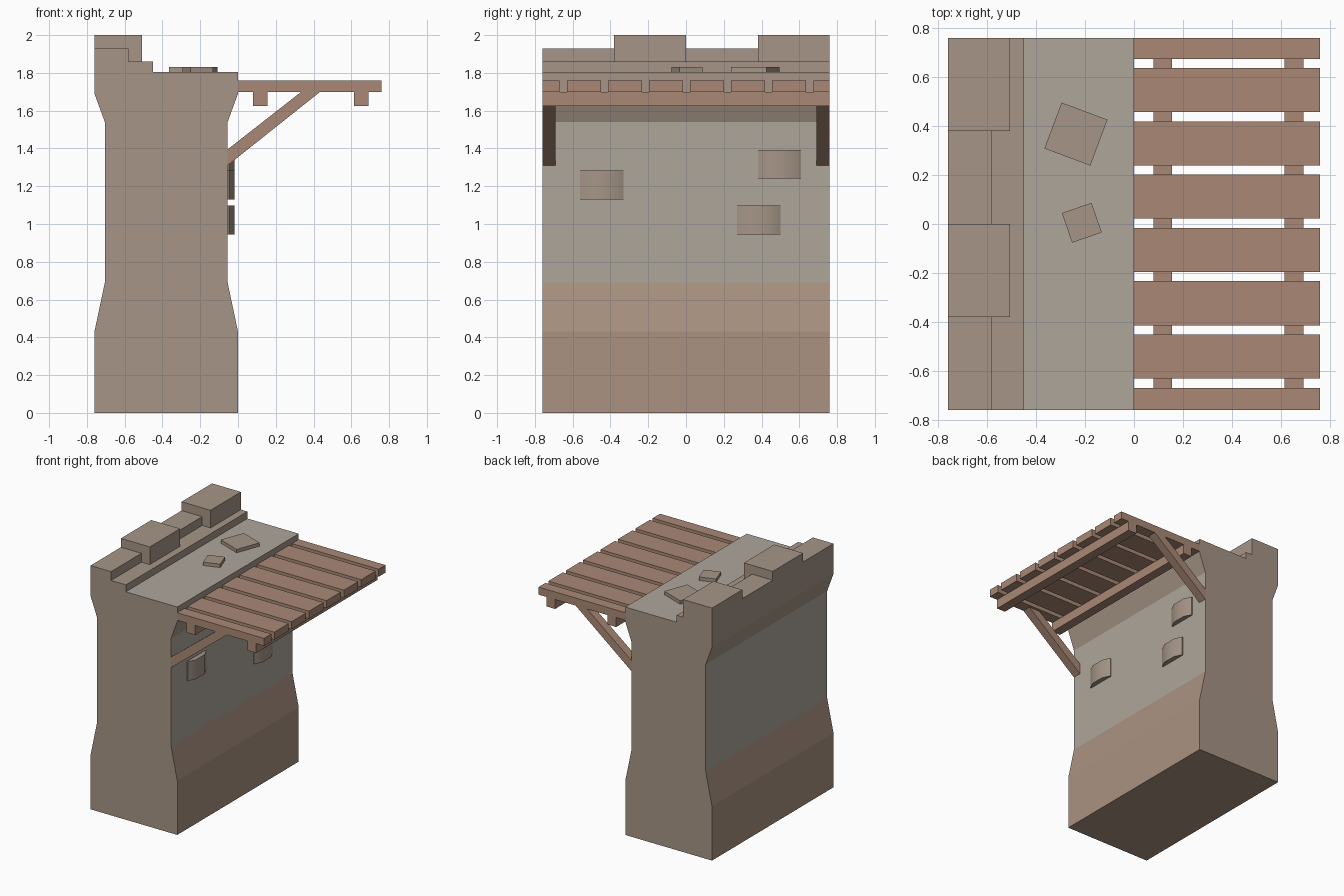
import bpy, bmesh
from math import radians
from mathutils import Matrix

if "Cube" in bpy.data.objects:
    bpy.data.objects.remove(bpy.data.objects["Cube"])


def material(name, rgb):
    m = bpy.data.materials.new(name)
    m.diffuse_color = (*rgb, 1)
    m.use_nodes = True
    m.node_tree.nodes["Principled BSDF"].inputs["Base Color"].default_value = m.diffuse_color
    return m


CLAY = material("clay", (0.38, 0.30, 0.24))
BASE = material("base_clay", (0.40, 0.29, 0.22))
PLASTER = material("plaster", (0.42, 0.38, 0.33))
WOOD = material("wood", (0.40, 0.25, 0.18))


def finish(name, bm, *mats):
    bmesh.ops.recalc_face_normals(bm, faces=bm.faces)
    me = bpy.data.meshes.new(name)
    bm.to_mesh(me)
    bm.free()
    for m in mats:
        me.materials.append(m)
    ob = bpy.data.objects.new(name, me)
    bpy.context.collection.objects.link(ob)
    return ob


def extrude(name, points, direction, *mats):
    """Extrude a closed 3D outline along a vector."""
    bm = bmesh.new()
    face = bm.faces.new([bm.verts.new(p) for p in points])
    new = bmesh.ops.extrude_face_region(bm, geom=[face], use_keep_orig=True)
    verts = [g for g in new["geom"] if isinstance(g, bmesh.types.BMVert)]
    bmesh.ops.translate(bm, verts=verts, vec=direction)
    return finish(name, bm, *mats)


def box(name, x, y, z, mat, turn=0):
    """Box from (min, max) ranges, turned about its own vertical axis."""
    bm = bmesh.new()
    size = Matrix.Diagonal((x[1] - x[0], y[1] - y[0], z[1] - z[0], 1))
    bmesh.ops.create_cube(bm, size=1, matrix=Matrix.Rotation(radians(turn), 4, 'Z') @ size)
    ob = finish(name, bm, mat)
    ob.location = (sum(x) / 2, sum(y) / 2, sum(z) / 2)
    return ob


# Wall: waisted profile with a step at the top, plaster on waist and walkway
W = 0.76
profile = [(-0.76, 0), (0, 0), (0, 0.43), (-0.055, 0.69), (-0.055, 1.54), (0, 1.69),
           (0, 1.805), (-0.45, 1.805), (-0.45, 1.86), (-0.76, 1.86), (-0.76, 1.69),
           (-0.705, 1.54), (-0.705, 0.69), (-0.76, 0.43)]
wall = extrude("wall", [(x, -W, z) for x, z in profile], (0, 2 * W, 0), CLAY, PLASTER, BASE)
for p in wall.data.polygons:
    c, n = p.center, p.normal
    if abs(n.y) > 0.5:
        continue
    if 0.7 < c.z < 1.5 or (n.z > 0.9 and c.x > -0.4):
        p.material_index = 1
    elif c.z < 0.7:
        p.material_index = 2

# Battlements: alternating low and high blocks
for i in range(4):
    y = -W + i * W / 2
    edge, top = ((-0.58, 1.93), (-0.507, 2.0))[i % 2]
    box(f"battlement_{i + 1}", (-0.76, edge), (y, y + W / 2), (1.86, top), CLAY)

# Loose slabs on the walkway
for name, x, y, s, turn in (("large_slab", -0.237, 0.367, 0.1, -20.5),
                            ("small_slab", -0.213, 0.005, 0.064, 19)):
    box(name, (x - s, x + s), (y - s, y + s), (1.80, 1.832), CLAY, turn)

# Bulging bricks on the wall face
for i, (y, z) in enumerate([(-0.56, 1.13), (0.38, 1.24), (0.27, 0.945)]):
    outline = [(-0.06, y), (-0.047, y), (-0.018, y + 0.06), (-0.018, y + 0.17),
               (-0.047, y + 0.23), (-0.06, y + 0.23)]
    brick = extrude(f"brick_{i + 1}", [(px, py, z) for px, py in outline], (0, 0, 0.153), CLAY)
    for p in brick.data.polygons:
        p.use_smooth = p.normal.x > 0.3

# Awning planks, the outer two cut off at the wall ends
for i in range(8):
    c = 0.764 - i * 0.2175
    box(f"plank_{i + 1}", (0, 0.76), (max(c - 0.09, -W), min(c + 0.09, W)), (1.70, 1.76), WOOD)

# Beams under the planks
for name, x in (("inner_beam", 0.08), ("outer_beam", 0.615)):
    box(name, (x, x + 0.076), (-W, W), (1.625, 1.70), WOOD)

# Diagonal braces at both ends
for name, y in (("front_brace", -W), ("back_brace", W - 0.07)):
    side = [(-0.055, 1.31), (0.435, 1.70), (0.335, 1.70), (-0.055, 1.395)]
    extrude(name, [(x, y, z) for x, z in side], (0, 0.07, 0), WOOD)
